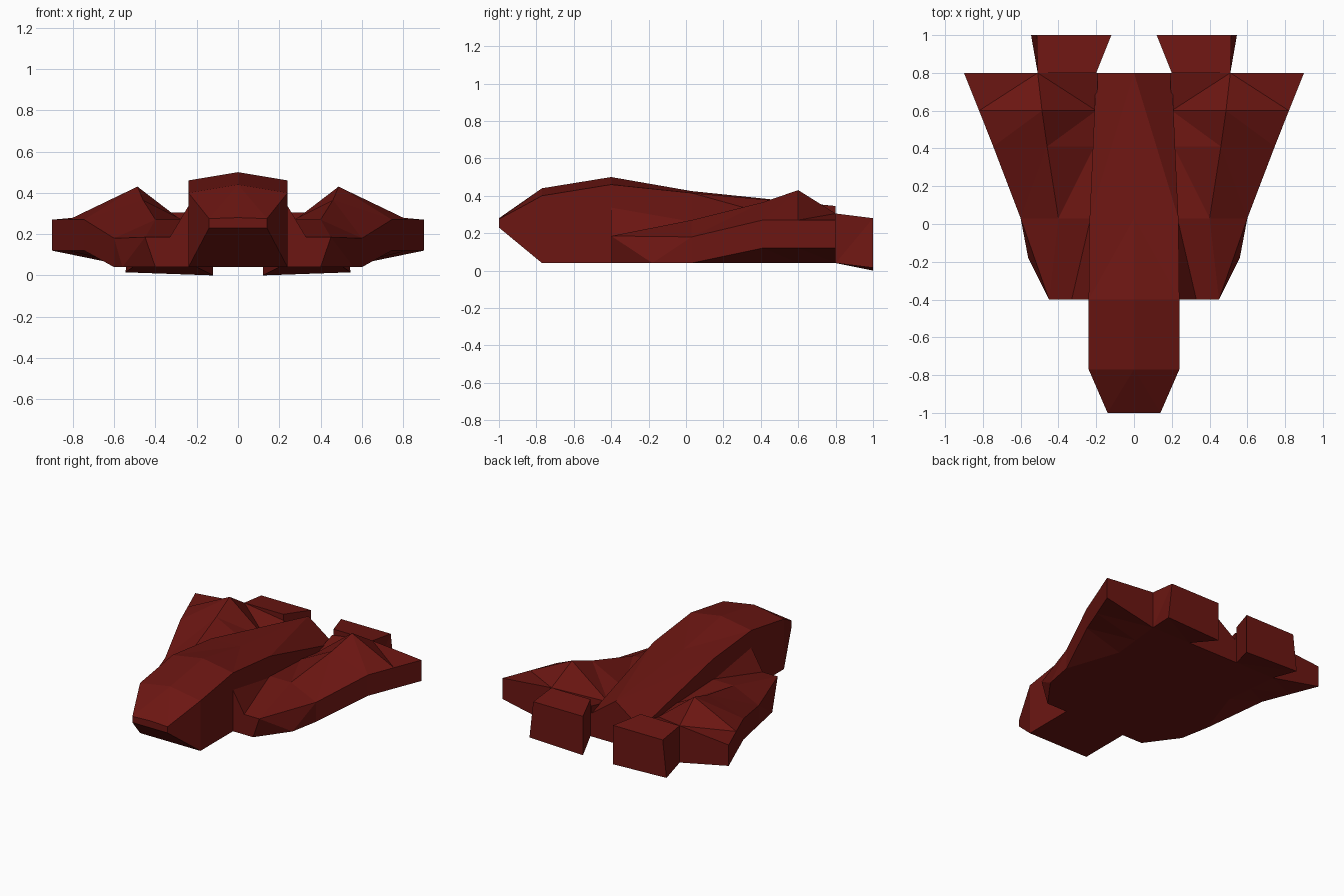
import bpy, bmesh

red = bpy.data.materials.new("dark_red")
red.diffuse_color = (0.15, 0.008, 0.006, 1)


def loft(name, rings, mirror=False):
    """Skin a row of equal-length point rings, cap both ends."""
    bm = bmesh.new()
    rows = [[bm.verts.new(p) for p in ring] for ring in rings]
    n = len(rows[0])
    for a, b in zip(rows, rows[1:]):
        for i in range(n):
            j = (i + 1) % n
            bm.faces.new((a[i], a[j], b[j], b[i]))
    bm.faces.new(rows[0][::-1])
    bm.faces.new(rows[-1])
    bmesh.ops.triangulate(bm, faces=bm.faces[:], quad_method='SHORT_EDGE')
    if mirror:
        geo = bmesh.ops.duplicate(bm, geom=bm.verts[:] + bm.edges[:] + bm.faces[:])["geom"]
        for v in geo:
            if isinstance(v, bmesh.types.BMVert):
                v.co.x *= -1
    bmesh.ops.recalc_face_normals(bm, faces=bm.faces[:])
    mesh = bpy.data.meshes.new(name)
    bm.to_mesh(mesh)
    bm.free()
    mesh.materials.append(red)
    obj = bpy.data.objects.new(name, mesh)
    bpy.context.collection.objects.link(obj)
    return obj


# Fuselage: y, half width, bottom z, edge z, ridge z
stations = [(-1.0, 0.14, 0.23, 0.275, 0.28), (-0.77, 0.24, 0.04, 0.40, 0.44),
            (-0.4, 0.24, 0.04, 0.46, 0.50), (0.03, 0.235, 0.04, 0.415, 0.425),
            (0.8, 0.20, 0.04, 0.20, 0.345)]
loft("fuselage", [[(-w, y, b), (w, y, b), (w, y, e), (0, y, r), (-w, y, e)]
                  for y, w, b, e, r in stations])

# Wings: inner bottom, inner top, ridge, outer top, outer bottom, keel
loft("wings", [
    [(0.23, -0.4, 0.04), (0.235, -0.4, 0.345), (0.33, -0.4, 0.185),
     (0.45, -0.4, 0.185), (0.56, -0.18, 0.04), (0.40, -0.4, 0.04)],
    [(0.23, 0.03, 0.04), (0.23, 0.03, 0.27), (0.40, 0.03, 0.27),
     (0.60, 0.03, 0.18), (0.60, 0.03, 0.04), (0.42, 0.03, 0.04)],
    [(0.21, 0.41, 0.04), (0.21, 0.41, 0.24), (0.46, 0.41, 0.365),
     (0.745, 0.41, 0.27), (0.745, 0.41, 0.12), (0.47, 0.41, 0.04)],
    [(0.2, 0.6, 0.04), (0.2, 0.6, 0.21), (0.487, 0.6, 0.43),
     (0.82, 0.6, 0.27), (0.82, 0.6, 0.12), (0.49, 0.6, 0.04)],
    [(0.19, 0.8, 0.04), (0.19, 0.8, 0.26), (0.51, 0.8, 0.305),
     (0.90, 0.8, 0.27), (0.90, 0.8, 0.12), (0.51, 0.8, 0.04)],
], mirror=True)

# Rear engine nozzles
loft("engines", [
    [(0.20, 0.8, 0.04), (0.51, 0.8, 0.04), (0.51, 0.8, 0.305), (0.20, 0.8, 0.305)],
    [(0.12, 1.0, 0.0), (0.545, 1.0, 0.015), (0.515, 1.0, 0.28), (0.12, 1.0, 0.28)],
], mirror=True)
